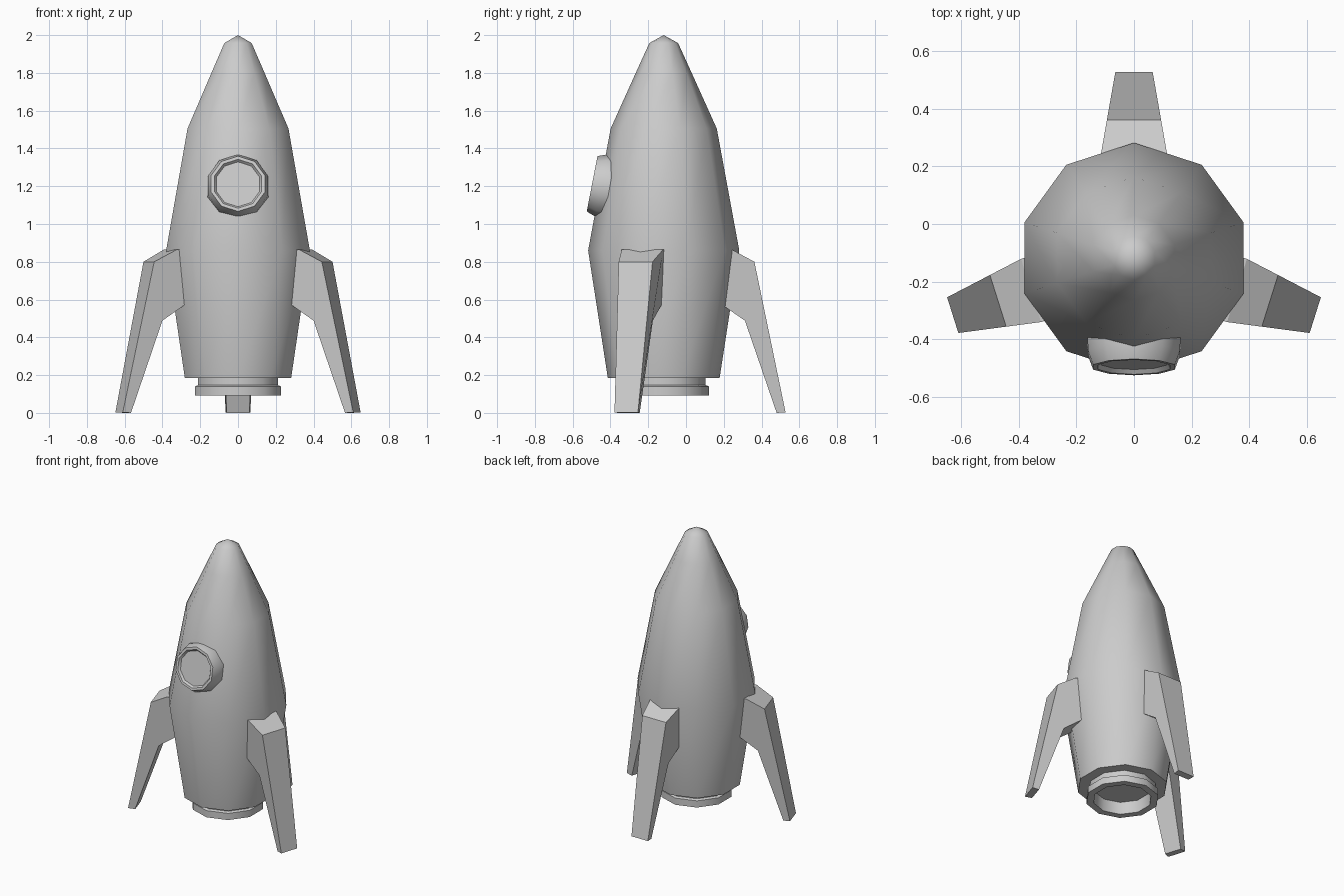
import bpy, bmesh
from math import pi, cos, sin, radians
from mathutils import Matrix, Vector

if "Cube" in bpy.data.objects:
    bpy.data.objects.remove(bpy.data.objects["Cube"])

CY = -0.118   # rocket axis in y
SIDES = 10


def finish(name, bm, smooth_angle=None):
    bmesh.ops.recalc_face_normals(bm, faces=bm.faces)
    me = bpy.data.meshes.new(name)
    bm.to_mesh(me)
    bm.free()
    ob = bpy.data.objects.new(name, me)
    bpy.context.collection.objects.link(ob)
    if smooth_angle:
        bpy.ops.object.select_all(action='DESELECT')
        ob.select_set(True)
        bpy.context.view_layer.objects.active = ob
        bpy.ops.object.shade_smooth_by_angle(angle=radians(smooth_angle))
    return ob


def lathe(name, profile, matrix, sharp_columns=(), smooth_angle=40):
    """Ten-sided turned part; radius 0 makes a pole. A corner points to local +y."""
    bm = bmesh.new()
    rings = []
    for r, z in profile:
        if r == 0:
            rings.append([bm.verts.new((0, 0, z))] * SIDES)
        else:
            angs = [pi / 2 + 2 * pi * k / SIDES for k in range(SIDES)]
            rings.append([bm.verts.new((r * cos(a), r * sin(a), z)) for a in angs])
    for a, b in zip(rings, rings[1:]):
        for k in range(SIDES):
            n = (k + 1) % SIDES
            quad = [a[k], a[n], b[n], b[k]]
            bm.faces.new(list(dict.fromkeys(quad)))
    bm.transform(matrix)
    sharp = [{a[k].index for a in rings} for k in sharp_columns]
    bm.verts.index_update()
    sharp = [{a[k].index for a in rings} for k in sharp_columns]
    ob = finish(name, bm, smooth_angle)
    # hard creases running up the chosen corners
    if sharp:
        attr = ob.data.attributes.get("sharp_edge") or \
            ob.data.attributes.new("sharp_edge", 'BOOLEAN', 'EDGE')
        for e in ob.data.edges:
            if any(set(e.vertices) <= s for s in sharp):
                attr.data[e.index].value = True
    return ob


axis = Matrix.Translation((0, CY, 0))

# Hull
lathe("hull", [(0, 0.185), (0.296, 0.185), (0.4, 0.86), (0.281, 1.505),
               (0.148, 1.8), (0.076, 1.958), (0, 2.0)],
      axis, sharp_columns=(1, 4, 6, 9))

# Engine nozzle with hollow mouth
lathe("nozzle", [(0.222, 0.20), (0.222, 0.147), (0.24, 0.14), (0.24, 0.092),
                 (0.192, 0.092), (0.186, 0.178), (0, 0.178)], axis)

# Porthole rim and glass, tilted with the hull
tilt = Matrix.Translation((0, -0.497, 1.213)) @ Matrix.Rotation(radians(79), 4, 'X')
lathe("porthole_rim", [(0.170, -0.10), (0.168, -0.05), (0.149, 0), (0.132, 0),
                       (0.121, -0.015)], tilt)
lathe("porthole_glass", [(0.121, -0.015), (0, -0.015)], tilt)

# Landing fins: (radius, height, half width) outline
FIN = [(0.27, 0.865, 0.118), (0.375, 0.865, 0.115), (0.495, 0.80, 0.094),
       (0.660, 0.003, 0.065), (0.613, 0.0, 0.060), (0.445, 0.488, 0.080),
       (0.27, 0.61, 0.095)]


def fin(name, angle, shift=0.0):
    bm = bmesh.new()
    left = [bm.verts.new((r + shift, w, z)) for r, z, w in FIN]
    right = [bm.verts.new((r + shift, -w, z)) for r, z, w in FIN]
    bm.faces.new(left)
    bm.faces.new(right[::-1])
    for i in range(len(FIN)):
        j = (i + 1) % len(FIN)
        bm.faces.new((left[i], right[i], right[j], left[j]))
    bm.transform(axis @ Matrix.Rotation(radians(angle), 4, 'Z'))
    return finish(name, bm)


fin("back_fin", 90, -0.015)
fin("right_fin", -17.5)
fin("left_fin", 197.5)
